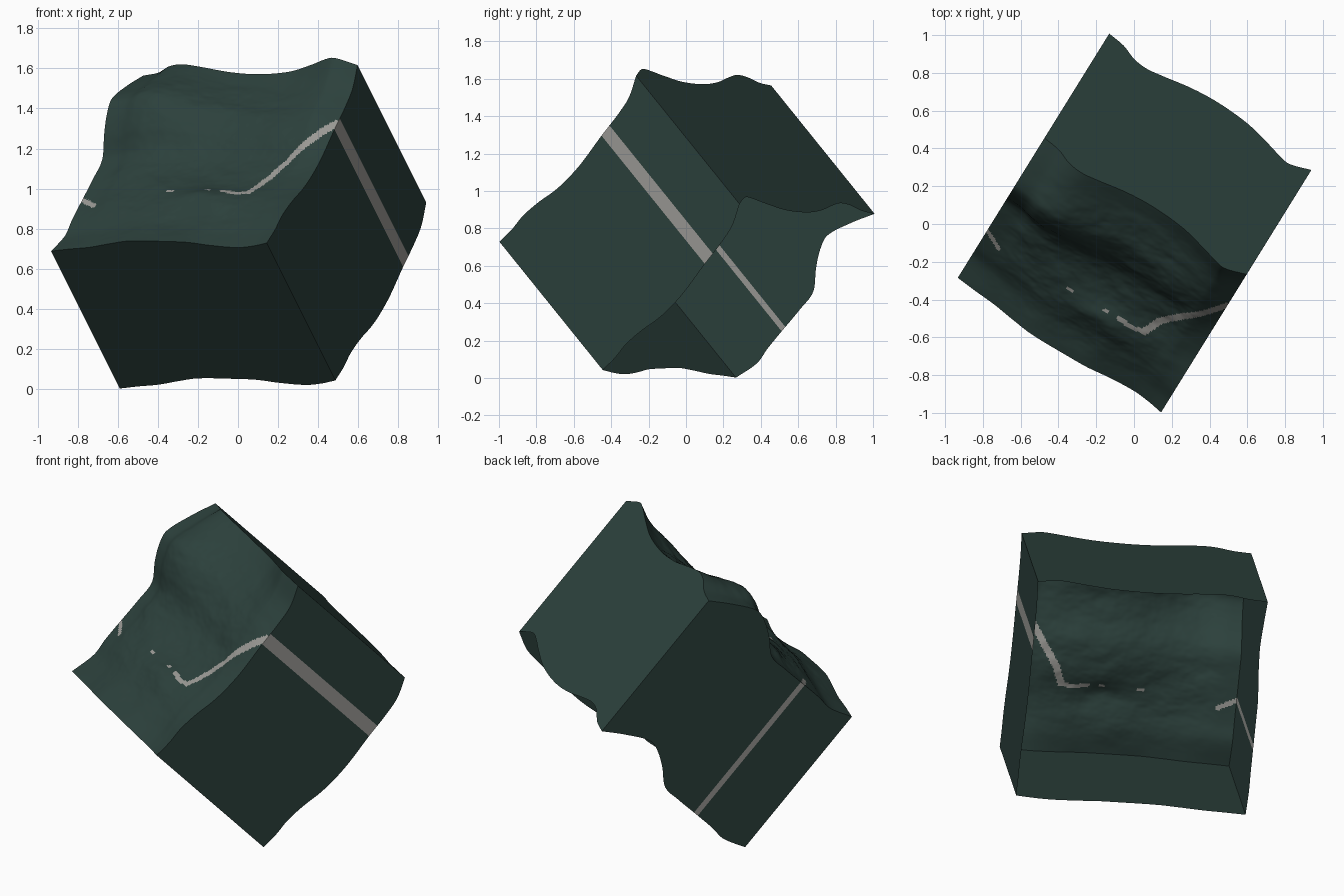
import bpy
import bmesh
import math
from mathutils import Matrix, Vector, noise

if "Cube" in bpy.data.objects:
    bpy.data.objects.remove(bpy.data.objects["Cube"], do_unlink=True)

WIDTH, LENGTH, DEPTH, CELLS = 1.29, 1.235, 0.945, 150


def make_material(name, rgb):
    mat = bpy.data.materials.new(name)
    mat.use_nodes = True
    colour = (*rgb, 1.0)
    mat.diffuse_color = colour
    mat.node_tree.nodes["Principled BSDF"].inputs["Base Color"].default_value = colour
    return mat


# Height profiles along the four rims of the terrain: (distance, height)
NEAR = [(0, 0), (.11, .014), (.24, .027), (.36, .05), (.49, .07), (.72, .066),
        (.83, .06), (.95, .04), (1.1, .025), (1.2, .035), (WIDTH, .056)]
FAR = [(0, .036), (.1, .057), (.18, .1), (.26, .114), (.36, .097), (.52, .06),
       (.68, .046), (.87, .063), (1.01, .107), (1.15, .158), (1.2, .15), (WIDTH, .108)]
LEFT = [(0, 0), (.15, -.035), (.25, -.024), (.38, -.018), (.55, -.012), (.67, 0),
        (.77, .08), (.86, .135), (.94, .156), (1.09, .104), (LENGTH, .036)]
RIGHT = [(0, .056), (.1, .05), (.2, .055), (.32, .041), (.43, .017), (.53, .006),
         (.66, .006), (.86, .026), (1, .036), (1.12, .055), (LENGTH, .108)]


def along(profile, t):
    """Smooth curve through the profile points."""
    n = len(profile) - 1

    def slope(i):
        p, q = profile[max(i - 1, 0)], profile[min(i + 1, n)]
        return (q[1] - p[1]) / (q[0] - p[0])

    for i in range(n):
        (x, p), (y, q) = profile[i], profile[i + 1]
        if t <= y or i == n - 1:
            span = y - x
            s = min(max((t - x) / span, 0), 1)
            ease = s * s * (3 - 2 * s)
            return (p + (q - p) * ease
                    + span * slope(i) * s * (1 - s) ** 2
                    - span * slope(i + 1) * s * s * (1 - s))


def mix(p, q, f):
    return p + (q - p) * f


# Interior ridges: (across, along, radius across, radius along, height)
RIDGES = [(.78, .35, .25, .08, .032), (.95, .8, .14, .12, .018),
          (.3, .85, .18, .18, .018)]


def height(a, b):
    f, g = a / WIDTH, b / LENGTH
    rims = (mix(along(NEAR, a), along(FAR, a), g)
            + mix(along(LEFT, b), along(RIGHT, b), f))
    corners = mix(mix(NEAR[0][1], NEAR[-1][1], f), mix(FAR[0][1], FAR[-1][1], f), g)
    inside = min(1, 30 * f * (1 - f) * g * (1 - g))
    bumps = sum(h * math.exp(-((a - x) / rx) ** 2 - ((b - y) / ry) ** 2)
                for x, y, rx, ry, h in RIDGES)
    rough = .008 * noise.fractal(Vector((a * 5, b * 8, 2)), 1, 2, 4)
    return rims - corners + inside * (bumps + rough)


# Broken pale track on the terrain: half width and path of each stretch
TRACK = [(.02, [(WIDTH, .895), (1.15, .69), (1.03, .51), (.99, .405)]),
         (.013, [(.99, .405), (.93, .39), (.84, .4)]),
         (.008, [(.77, .4), (.75, .4)]),
         (.012, [(.55, .395), (.53, .395)]),
         (.014, [(.1, .335), (0, .39)])]


def segment_distance(p, a, b):
    s = min(max((p - a).dot(b - a) / (b - a).length_squared, 0), 1)
    return (p - a - (b - a) * s).length


def on_track(p):
    return any(segment_distance(p, Vector(a), Vector(b)) < half
               for half, path in TRACK for a, b in zip(path, path[1:]))


# Flat grid, extruded into a slab
bm = bmesh.new()
bmesh.ops.create_grid(bm, x_segments=CELLS, y_segments=CELLS, size=1)
for v in bm.verts:
    v.co = Vector(((v.co.x + 1) * WIDTH / 2, (v.co.y + 1) * LENGTH / 2, 0))
extruded = bmesh.ops.extrude_face_region(bm, geom=bm.faces[:], use_keep_orig=True)
bmesh.ops.translate(bm, vec=(0, 0, -DEPTH),
                    verts=[e for e in extruded["geom"] if isinstance(e, bmesh.types.BMVert)])
bmesh.ops.recalc_face_normals(bm, faces=bm.faces[:])
bm.normal_update()

# The underside is open: only the terrain sheet and four walls remain
bmesh.ops.delete(bm, geom=[f for f in bm.faces if f.normal.z < -.5], context="FACES")

# Pale track on the terrain, and bands down the two side walls
for face in bm.faces:
    c = face.calc_center_median()
    if face.normal.z > .5:
        pale = on_track(c.xy)
    elif face.normal.x > .5:
        pale = .86 < c.y < .93
    else:
        pale = face.normal.x < -.5 and .38 < c.y < .41
    face.material_index = int(pale)

# Raise the relief, then tilt the block onto its corner
for v in bm.verts:
    v.co.z += height(v.co.x, v.co.y)
across = Vector((.85, -.527, 0))
up = Vector((-.363, -.585, .726)).normalized()
slope_axis = up.cross(across).normalized()
tilt = Matrix((across, slope_axis, up)).transposed().to_4x4()
bm.transform(Matrix.Translation((-.933, -.285, .688)) @ tilt)

mesh = bpy.data.meshes.new("terrain_block")
bm.to_mesh(mesh)
bm.free()
mesh.materials.append(make_material("dark_green_ground", (.025, .052, .045)))
mesh.materials.append(make_material("pale_grey_track", (.325, .32, .3)))
block = bpy.data.objects.new("terrain_block", mesh)
bpy.context.collection.objects.link(block)

bpy.ops.object.select_all(action="DESELECT")
block.select_set(True)
bpy.context.view_layer.objects.active = block
bpy.ops.object.shade_smooth_by_angle(angle=math.radians(45))
